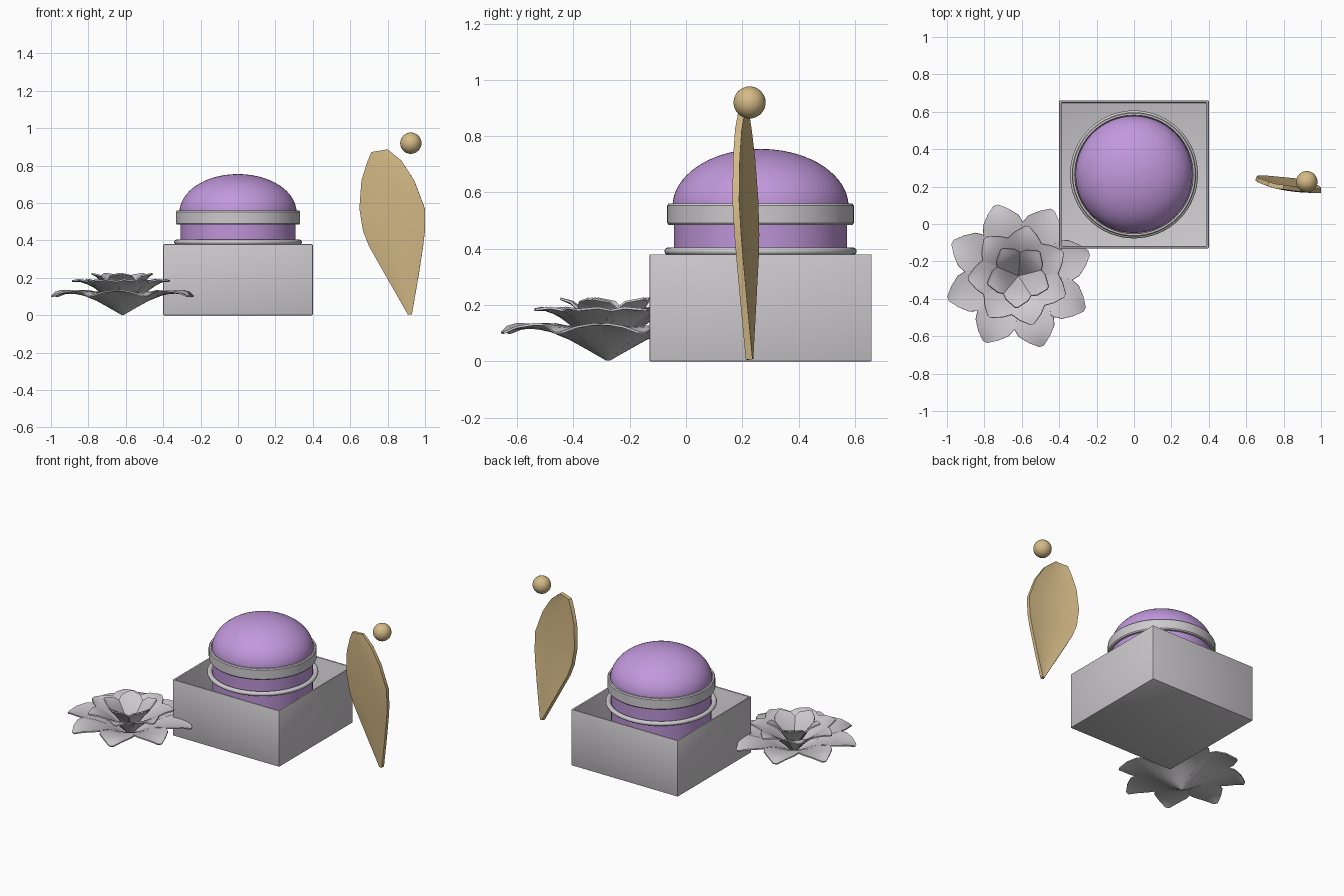
import bpy, bmesh, math
from mathutils import Vector, Matrix

if "Cube" in bpy.data.objects:
    bpy.data.objects.remove(bpy.data.objects["Cube"])


def material(name, rgb):
    m = bpy.data.materials.new(name)
    m.diffuse_color = (*rgb, 1)
    m.use_nodes = True
    m.node_tree.nodes["Principled BSDF"].inputs["Base Color"].default_value = m.diffuse_color
    return m


GREY = material("light_grey", (0.61, 0.59, 0.61))
PURPLE = material("soft_purple", (0.54, 0.315, 0.72))
TAN = material("sand_tan", (0.66, 0.49, 0.24))


def finish(name, bm, mat, angle=35, solid=0, bevel=0):
    """Turn a bmesh into an object, bake its modifiers and shade it."""
    bmesh.ops.recalc_face_normals(bm, faces=bm.faces)
    me = bpy.data.meshes.new(name)
    bm.to_mesh(me)
    bm.free()
    ob = bpy.data.objects.new(name, me)
    bpy.context.collection.objects.link(ob)
    me.materials.append(mat)
    if solid:
        mod = ob.modifiers.new("thickness", 'SOLIDIFY')
        mod.thickness, mod.offset = solid, 0
    if bevel:
        mod = ob.modifiers.new("soft_edges", 'BEVEL')
        mod.width, mod.segments = bevel, 2
    bpy.ops.object.select_all(action='DESELECT')
    ob.select_set(True)
    bpy.context.view_layer.objects.active = ob
    bpy.ops.object.convert(target='MESH')
    bpy.ops.object.shade_smooth_by_angle(angle=math.radians(angle))
    return ob


def lathe(name, profile, mat, centre, closed=False, n=64):
    """Revolve (radius, z) points; closed joins the last point to the first."""
    bm = bmesh.new()
    rings = [[bm.verts.new((centre[0] + r * math.cos(2 * math.pi * i / n),
                            centre[1] + r * math.sin(2 * math.pi * i / n), z))
              for i in range(n)] for r, z in profile]
    pairs = list(zip(rings, rings[1:])) + ([(rings[-1], rings[0])] if closed else [])
    for a, b in pairs:
        for i in range(n):
            j = (i + 1) % n
            bm.faces.new((a[i], a[j], b[j], b[i]))
    if not closed:
        bm.faces.new(rings[0])
        bm.faces.new(rings[-1])
    return finish(name, bm, mat)


def grid(bm, rows):
    """Skin a list of equal rows of points."""
    vs = [[bm.verts.new(p) for p in row] for row in rows]
    for a, b in zip(vs, vs[1:]):
        for i in range(len(a) - 1):
            bm.faces.new((a[i], a[i + 1], b[i + 1], b[i]))


# Open box: a cube whose top is inset and pushed down
JAR = (0, 0.265)
bm = bmesh.new()
bmesh.ops.create_cube(bm, size=1, matrix=Matrix.Translation((0, 0.265, 0.19))
                      @ Matrix.Diagonal((0.8, 0.79, 0.38, 1)))
bm.faces.ensure_lookup_table()
top = max(bm.faces, key=lambda f: f.calc_center_median().z)
bmesh.ops.inset_region(bm, faces=[top], thickness=0.016)
floor = bmesh.ops.extrude_face_region(bm, geom=[top])['geom']
bmesh.ops.translate(bm, vec=(0, 0, -0.36),
                    verts=[g for g in floor if isinstance(g, bmesh.types.BMVert)])
if top.is_valid:
    bmesh.ops.delete(bm, geom=[top], context='FACES_ONLY')
finish("open_box", bm, GREY, bevel=0.004)

# Round body with domed top
dome = [(0.313 * math.cos(t), 0.55 + 0.205 * math.sin(t))
        for t in (math.radians(88 * i / 16) for i in range(17))]
lathe("domed_body", [(0.29, 0.02), (0.308, 0.035), (0.308, 0.5)] + dome, PURPLE, JAR)

# Wide band and thin lower ring
lathe("wide_band", [(0.314, 0.485), (0.327, 0.485), (0.332, 0.492), (0.332, 0.553),
                    (0.327, 0.56), (0.317, 0.56)], GREY, JAR, closed=True)
lathe("lower_ring", [(0.326 + 0.016 * math.cos(a), 0.391 + 0.014 * math.sin(a))
                     for a in (math.tau * i / 12 for i in range(12))], GREY, JAR, closed=True)


# Layered flower: petals follow a (radius, height, half width) spine
def petal_tier(name, count, first_angle, spine, cup):
    bm = bmesh.new()
    for k in range(count):
        rot = Matrix.Rotation(math.radians(first_angle) + math.tau * k / count, 3, 'Z')
        rows = []
        for r, z, w in spine:
            rows.append([rot @ Vector((r, w * t, z + cup * w * t * t))
                         + Vector((-0.617, -0.277, 0))
                         for t in (-1, -0.5, 0, 0.5, 1)])
        grid(bm, rows)
    return finish(name, bm, GREY, solid=0.008)


petal_tier("outer_petals", 8, 18,
           [(0.005, 0.006, 0.004), (0.06, 0.038, 0.03), (0.13, 0.077, 0.062),
            (0.2, 0.105, 0.092), (0.26, 0.117, 0.112), (0.31, 0.12, 0.1),
            (0.36, 0.115, 0.058), (0.395, 0.1, 0.014)], 0.12)
petal_tier("middle_petals", 7, 80,
           [(0.005, 0.012, 0.004), (0.05, 0.062, 0.03), (0.1, 0.112, 0.06),
            (0.15, 0.15, 0.085), (0.19, 0.17, 0.092), (0.23, 0.183, 0.06),
            (0.27, 0.183, 0.01)], 0.12)
petal_tier("inner_petals", 5, 50,
           [(0.005, 0.03, 0.004), (0.04, 0.09, 0.034), (0.07, 0.14, 0.056),
            (0.1, 0.178, 0.075), (0.13, 0.205, 0.06), (0.17, 0.222, 0.008)], 0.1)

# Leaf blade: each row is left x, z and right x, z
edges = [(0.912, 0.006, 0.93, 0.006), (0.79, 0.22, 0.967, 0.22), (0.705, 0.37, 0.99, 0.37),
         (0.673, 0.45, 0.999, 0.45), (0.653, 0.57, 0.999, 0.57), (0.664, 0.72, 0.943, 0.72),
         (0.695, 0.82, 0.875, 0.825), (0.718, 0.873, 0.80, 0.886)]
rows = []
for xl, zl, xr, zr in edges:
    row = []
    for i in range(9):
        t = i / 8
        x, z = xl + (xr - xl) * t, zl + (zr - zl) * t
        sag = 0.05 * (xr - xl) * (1 - (2 * t - 1) ** 2)
        row.append((x, 0.252 - 0.2 * (x - 0.655) + 0.028 - 0.06 * z - sag, z))
    rows.append(row)
bm = bmesh.new()
grid(bm, rows)
finish("leaf_blade", bm, TAN, solid=0.024)

# Small ball above the blade
bm = bmesh.new()
bmesh.ops.create_uvsphere(bm, u_segments=32, v_segments=16, radius=0.057,
                          matrix=Matrix.Translation((0.924, 0.226, 0.92)))
finish("small_ball", bm, TAN)
